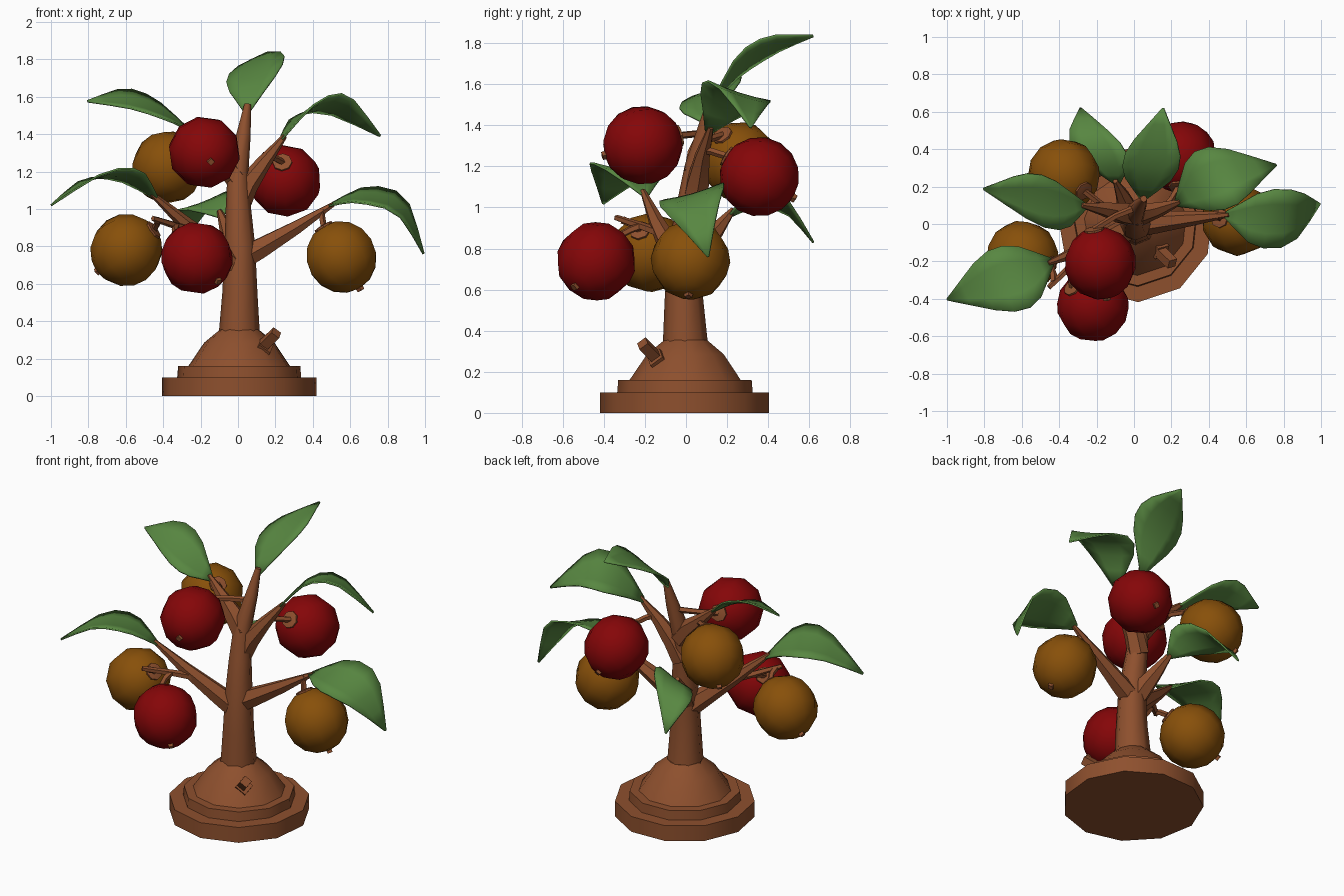
import bpy, bmesh, math
from mathutils import Vector as V

if "Cube" in bpy.data.objects:
    bpy.data.objects.remove(bpy.data.objects["Cube"])

def mat(name, rgb):
    m = bpy.data.materials.new(name)
    m.diffuse_color = (*rgb, 1)
    m.use_nodes = True
    m.node_tree.nodes["Principled BSDF"].inputs["Base Color"].default_value = m.diffuse_color
    return m

WOOD = mat("wood_brown", (0.27, 0.08, 0.027))
RED = mat("fruit_red", (0.235, 0.0018, 0.0025))
AMBER = mat("fruit_amber", (0.245, 0.08, 0.003))
LEAF = mat("leaf_green", (0.097, 0.242, 0.053))

def finish(name, bm, m, angle=None):
    bmesh.ops.recalc_face_normals(bm, faces=bm.faces)
    me = bpy.data.meshes.new(name)
    bm.to_mesh(me)
    bm.free()
    me.materials.append(m)
    ob = bpy.data.objects.new(name, me)
    bpy.context.collection.objects.link(ob)
    if angle:
        bpy.ops.object.select_all(action='DESELECT')
        ob.select_set(True)
        bpy.context.view_layer.objects.active = ob
        bpy.ops.object.shade_smooth_by_angle(angle=math.radians(angle))
    return ob

def skin(bm, rings):
    """Bridge rings of equal size and cap both ends."""
    n = len(rings[0])
    vs = [[bm.verts.new(p) for p in r] for r in rings]
    for a, b in zip(vs, vs[1:]):
        for i in range(n):
            bm.faces.new((a[i], a[(i + 1) % n], b[(i + 1) % n], b[i]))
    bm.faces.new(vs[0][::-1])
    bm.faces.new(vs[-1])

def tube(name, pts, radii, sides=6, angle=50):
    """Tapered tube along a path."""
    pts = [V(p) for p in pts]
    rings = []
    for i, p in enumerate(pts):
        d = (pts[min(i + 1, len(pts) - 1)] - pts[max(i - 1, 0)]).normalized()
        up = abs((pts[-1] - pts[0]).normalized().z) > 0.6
        u = d.cross(V((0, 1, 0)) if up else V((0, 0, 1))).normalized()
        w = d.cross(u)
        rings.append([p + radii[i] * (u * math.cos(a) + w * math.sin(a))
                      for a in (2 * math.pi * k / sides for k in range(sides))])
    bm = bmesh.new()
    skin(bm, rings)
    return finish(name, bm, WOOD, angle)

# Stepped base with a domed mound
N = 11
prof = [(0.418, 0), (0.418, 0.1), (0.335, 0.1), (0.33, 0.16), (0.275, 0.16),
        (0.19, 0.285), (0.105, 0.355)]
bm = bmesh.new()
skin(bm, [[(0.008 + r * math.cos(a), r * math.sin(a), z)
           for a in (math.radians(-88) + 2 * math.pi * k / N for k in range(N))]
          for r, z in prof])
finish("stepped_base", bm, WOOD, 40)

# Cut stump on the mound
tube("stump_collar", [(0.1, -0.1, 0.22), (0.152, -0.152, 0.272)], [0.055, 0.052], 4, 20)
tube("stump_peg", [(0.12, -0.13, 0.255), (0.205, -0.212, 0.338)], [0.038, 0.036], 4, 20)

# Trunk
tube("trunk", [(0.007, -0.003, 0.33), (0.01, -0.01, 0.55), (0.01, -0.005, 0.8),
               (0.002, 0.02, 1.0), (0.0, 0.05, 1.2), (0.03, 0.1, 1.4), (0.052, 0.135, 1.56)],
     [0.11, 0.094, 0.082, 0.068, 0.056, 0.038, 0.018], 8)

# Branches
branches = {
    "right_lower": [(0.03, 0, 0.74), (0.12, 0.01, 0.79), (0.31, 0.03, 0.9), (0.51, 0.05, 1.025)],
    "left_lower": [(0, -0.01, 0.68), (-0.1, -0.06, 0.77), (-0.28, -0.14, 0.92), (-0.46, -0.21, 1.08)],
    "right_upper": [(0, 0.04, 1.02), (0.05, 0.06, 1.13), (0.14, 0.08, 1.25), (0.25, 0.12, 1.39)],
    "left_upper": [(0, 0.05, 1.16), (-0.07, 0.06, 1.25), (-0.16, 0.08, 1.33), (-0.28, 0.1, 1.44)],
    "back": [(0, 0.0, 0.72), (-0.03, 0.07, 0.81), (-0.06, 0.15, 0.89), (-0.1, 0.23, 0.99)],
}
for k, p in branches.items():
    tube(k + "_branch", p, [0.066, 0.06, 0.04, 0.014])

tube("forked_twig", [(-0.2, -0.11, 0.87), (-0.33, -0.22, 0.91), (-0.455, -0.34, 0.95)],
     [0.025, 0.02, 0.015], 5)

# Fruits: colour, centre, direction of the blossom end, twig root
R = 0.194
fruits = {
    "upper_left": (AMBER, (-0.375, 0.262, 1.223), (-0.10, 0.08, -0.12), (-0.13, 0.07, 1.3)),
    "upper_front": (RED, (-0.18, -0.21, 1.303), (0.035, -0.19, -0.05), (0.02, 0.09, 1.36)),
    "upper_right": (RED, (0.252, 0.357, 1.15), (0.015, 0.16, -0.1), (0.16, 0.085, 1.28)),
    "lower_right": (AMBER, (0.553, 0.022, 0.743), (0.1, -0.01, -0.17), (0.45, 0.045, 1.0)),
    "lower_left": (AMBER, (-0.597, -0.175, 0.78), (-0.15, 0.05, -0.11), (-0.43, -0.31, 0.94)),
    "lower_front": (RED, (-0.22, -0.437, 0.738), (0.12, -0.11, -0.13), (-0.33, -0.22, 0.91)),
}
for k, (m, c, d, root) in fruits.items():
    c, d = V(c), V(d).normalized()
    bm = bmesh.new()
    bmesh.ops.create_uvsphere(bm, u_segments=10, v_segments=8, radius=R)
    bmesh.ops.transform(bm, matrix=V((0, 0, -1)).rotation_difference(d).to_matrix().to_4x4(),
                        verts=bm.verts)
    bmesh.ops.translate(bm, vec=c, verts=bm.verts)
    finish(k + "_fruit", bm, m, 60)
    tube(k + "_fruit_tip", [c + d * 0.17, c + d * 0.208], [0.022, 0.02], 4, 20)
    tube(k + "_fruit_cap", [c - d * 0.165, c - d * 0.194, c - d * 0.198],
         [0.055, 0.052, 0.03], 8, 40)
    top = c - d * 0.19
    tube(k + "_fruit_stem", [root, V(root).lerp(top, 0.5) - d * 0.012, top],
         [0.02, 0.018, 0.018], 5)

# Leaves: four points of the midrib, half-width vector at the widest place
leaves = {
    "top": ([(0.05, 0.135, 1.52), (0.08, 0.26, 1.685), (0.11, 0.42, 1.785), (0.155, 0.62, 1.835)],
            (0.15, -0.01, 0.05)),
    "left_upper": ([(-0.26, 0.1, 1.42), (-0.4, 0.11, 1.52), (-0.58, 0.135, 1.58),
                    (-0.805, 0.187, 1.575)], (0.045, -0.147, -0.065)),
    "right_upper": ([(0.23, 0.11, 1.37), (0.36, 0.21, 1.525), (0.53, 0.275, 1.55),
                     (0.76, 0.315, 1.39)], (0.08, -0.155, 0.05)),
    "right_lower": ([(0.49, 0.05, 1.02), (0.66, 0.03, 1.07), (0.87, 0.035, 1.01),
                     (0.992, 0.107, 0.76)], (-0.03, -0.157, -0.045)),
    "left_lower": ([(-0.44, -0.2, 1.06), (-0.58, -0.265, 1.17), (-0.77, -0.325, 1.17),
                    (-0.998, -0.404, 1.02)], (0.075, -0.165, 0.025)),
    "back": ([(-0.09, 0.215, 0.96), (-0.15, 0.33, 1.035), (-0.23, 0.48, 1.01),
              (-0.285, 0.62, 0.83)], (0.138, -0.005, 0.05)),
}
WIDTH = [0.12, 0.47, 0.82, 1.0, 0.98, 0.76, 0.4, 0.03]

def spline(p, t):
    """Catmull-Rom through the midrib points."""
    q = [2 * p[0] - p[1], *p, 2 * p[-1] - p[-2]]
    i = min(int(t * 3), 2)
    f = t * 3 - i
    a, b, c, d = q[i:i + 4]
    return 0.5 * (2 * b + (c - a) * f + (2 * a - 5 * b + 4 * c - d) * f * f
                  + (3 * b - a - 3 * c + d) * f ** 3)

for k, (p, s) in leaves.items():
    p, s = [V(x) for x in p], V(s)
    bm = bmesh.new()
    rows = []
    for i, w in enumerate(WIDTH):
        c = spline(p, i / (len(WIDTH) - 1))
        rows.append([bm.verts.new(c + s * w * j + V((0, 0, 0.012 * w * (j * j - 0.5))))
                     for j in (-1, -0.5, 0, 0.5, 1)])
    for a, b in zip(rows, rows[1:]):
        for j in range(4):
            bm.faces.new((a[j], a[j + 1], b[j + 1], b[j]))
    ob = finish(k + "_leaf", bm, LEAF, 50)
    mod = ob.modifiers.new("thickness", 'SOLIDIFY')
    mod.thickness = 0.01
    mod.offset = 0
